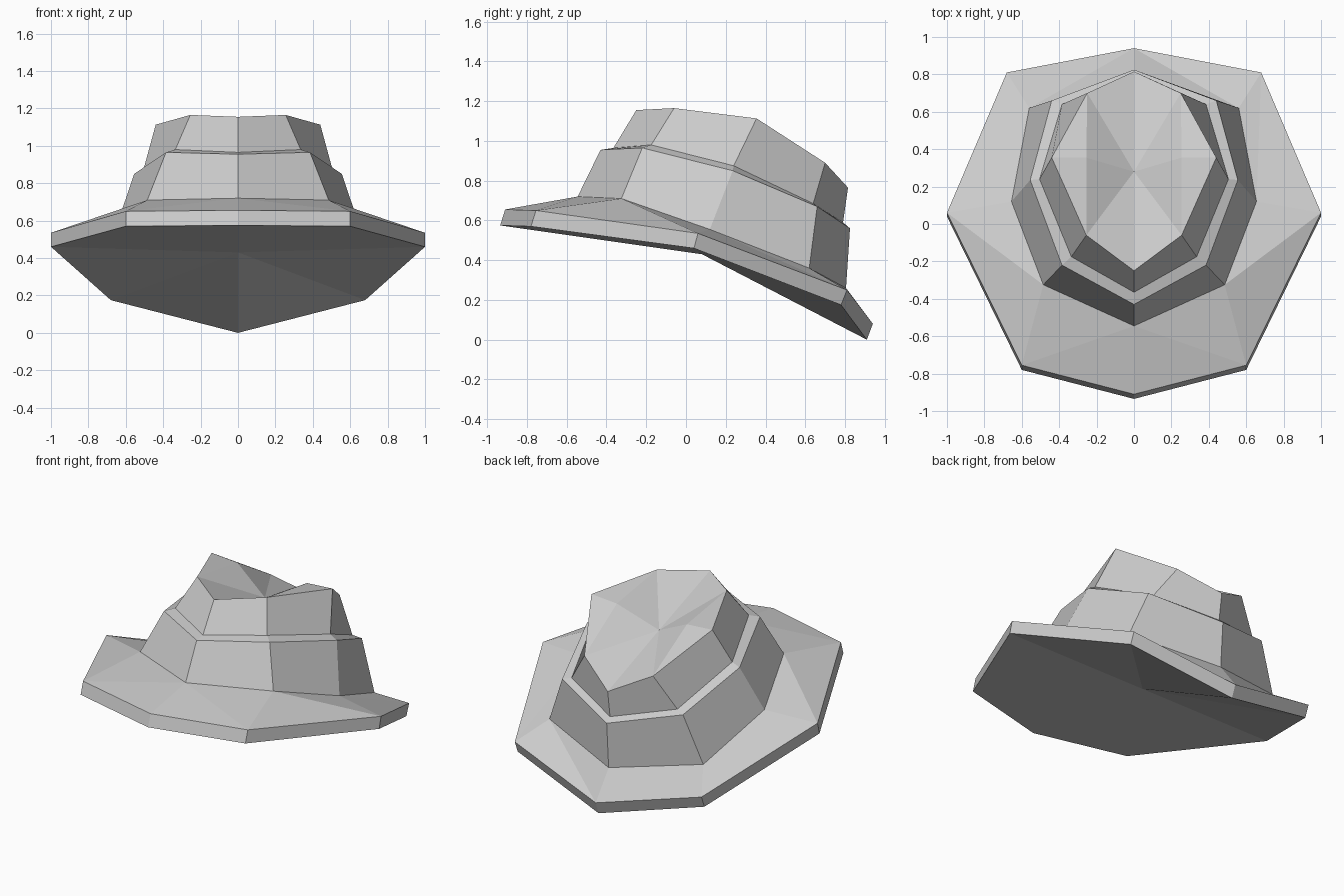
import bpy
import bmesh

cube = bpy.data.objects.get("Cube")
if cube:
    bpy.data.objects.remove(cube, do_unlink=True)

felt = bpy.data.materials.new("grey_felt")
felt.use_nodes = True
felt.diffuse_color = (0.6, 0.6, 0.6, 1)
felt.node_tree.nodes["Principled BSDF"].inputs["Base Color"].default_value = (0.6, 0.6, 0.6, 1)

# Half outlines of the eight-sided hat: front, front corner, side, back corner, back
brim_under = [(0, -.935, .575), (.6, -.78, .57), (1, .04, .46), (.68, .78, .175), (0, .91, 0)]
brim_edge = [(0, -.91, .655), (.6, -.755, .65), (1, .06, .535), (.68, .81, .25), (0, .94, .08)]
crown_base = [(0, -.545, .72), (.485, -.325, .71), (.655, .12, .555), (.56, .62, .36), (0, .805, .26)]
band_top = [(0, -.43, .955), (.385, -.22, .965), (.555, .235, .85), (.44, .66, .67), (0, .825, .56)]
ledge = [(0, -.365, .965), (.335, -.175, .98), (.505, .24, .875), (.385, .64, .685), (0, .79, .59)]
crown_rim = [(0, -.25, 1.155), (.255, -.06, 1.165), (.44, .355, 1.113), (.25, .7, .89), (0, .815, .765)]


def ring(bm, half):
    """Mirror a half outline into a closed loop of eight vertices."""
    mirrored = [(-x, y, z) for x, y, z in half[3:0:-1]]
    return [bm.verts.new(p) for p in half + mirrored]


def strip(bm, low, high, triangles=False):
    """Bridge two loops; triangle diagonals run the same way on both sides."""
    n = len(low)
    for i in range(n):
        j = (i + 1) % n
        if not triangles:
            bm.faces.new((low[i], low[j], high[j], high[i]))
        elif i < n // 2:
            bm.faces.new((low[i], low[j], high[i]))
            bm.faces.new((low[j], high[j], high[i]))
        else:
            bm.faces.new((low[i], low[j], high[j]))
            bm.faces.new((low[i], high[j], high[i]))


def fan(bm, loop, tip):
    centre = bm.verts.new(tip)
    for a, b in zip(loop, loop[1:] + loop[:1]):
        bm.faces.new((a, b, centre))


def finish(bm, name):
    mesh = bpy.data.meshes.new(name)
    bm.to_mesh(mesh)
    bm.free()
    mesh.materials.append(felt)
    part = bpy.data.objects.new(name, mesh)
    bpy.context.collection.objects.link(part)


# Brim with a shallow closed underside
bm = bmesh.new()
under, edge, base = (ring(bm, h) for h in (brim_under, brim_edge, crown_base))
fan(bm, under[::-1], (0, .08, .43))
strip(bm, under, edge)
strip(bm, edge, base, triangles=True)
finish(bm, "brim")

# Hat band with its narrow ledge
bm = bmesh.new()
base, top, inner = (ring(bm, h) for h in (crown_base, band_top, ledge))
strip(bm, base, top)
strip(bm, top, inner)
finish(bm, "hat_band")

# Upper crown with a pinched, dented top
bm = bmesh.new()
inner, rim = ring(bm, ledge), ring(bm, crown_rim)
strip(bm, inner, rim)
left_fold, right_fold = (bm.verts.new((x, .355, 1.1)) for x in (.255, -.255))
for fold, side in ((left_fold, 2), (right_fold, 6)):
    bm.faces.new((rim[side - 1], rim[side], fold))
    bm.faces.new((rim[side], rim[side + 1], fold))
dent = rim[:2] + [left_fold] + rim[3:6] + [right_fold] + rim[7:]
fan(bm, dent, (0, .28, .965))
finish(bm, "upper_crown")
